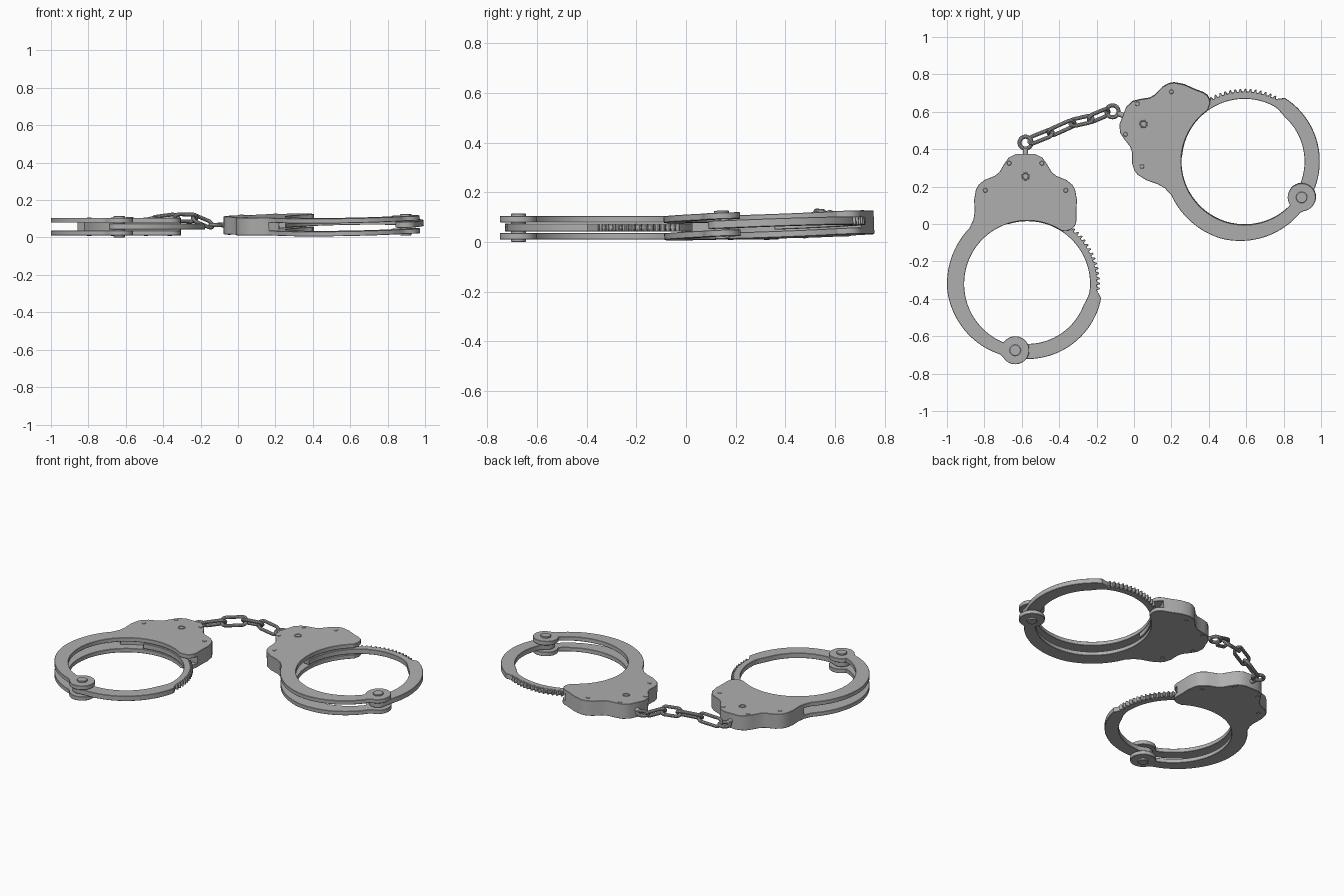
import bpy, bmesh, math
from mathutils import Matrix, Vector

if "Cube" in bpy.data.objects:
    bpy.data.objects.remove(bpy.data.objects["Cube"])

steel = bpy.data.materials.new("steel_grey")
steel.diffuse_color = (0.43, 0.43, 0.43, 1)
steel.use_nodes = True
steel.node_tree.nodes["Principled BSDF"].inputs["Base Color"].default_value = steel.diffuse_color


def add(name, bm, M):
    bmesh.ops.recalc_face_normals(bm, faces=bm.faces)
    me = bpy.data.meshes.new(name)
    bm.to_mesh(me)
    bm.free()
    me.transform(M)
    me.materials.append(steel)
    ob = bpy.data.objects.new(name, me)
    bpy.context.collection.objects.link(ob)
    return ob


def prism(name, pts, z0, z1, M, bevel=0.0):
    bm = bmesh.new()
    f = bm.faces.new([bm.verts.new((x, y, z0)) for x, y in pts])
    ext = bmesh.ops.extrude_face_region(bm, geom=[f])
    for v in ext["geom"]:
        if isinstance(v, bmesh.types.BMVert):
            v.co.z = z1
    ob = add(name, bm, M)
    if bevel:
        b = ob.modifiers.new("bevel", 'BEVEL')
        b.width, b.segments, b.angle_limit = bevel, 1, math.radians(50)
    return ob


def arc(c, r, a0, a1, n):
    """Points on an arc in degrees; r may be a function of the angle."""
    out = []
    for i in range(n + 1):
        a = a0 + (a1 - a0) * i / n
        rr = r(a) if callable(r) else r
        t = math.radians(a)
        out.append((c[0] + rr * math.cos(t), c[1] + rr * math.sin(t)))
    return out


def disc(name, c, r, z0, z1, M, n=24):
    return prism(name, arc(c, r, 0, 360 - 360 / n, n - 1), z0, z1, M, 0.002)


def loop_tube(name, pts, r, M, n=10):
    """Round wire swept round a closed flat path."""
    bm = bmesh.new()
    rings, m = [], len(pts)
    for i, p in enumerate(pts):
        t = (Vector(pts[(i + 1) % m]) - Vector(pts[i - 1])).normalized()
        ring = []
        for k in range(n):
            a = 2 * math.pi * k / n
            u = r * math.cos(a)
            ring.append(bm.verts.new((p[0] + t.y * u, p[1] - t.x * u, r * math.sin(a))))
        rings.append(ring)
    for i in range(m):
        A, B = rings[i], rings[(i + 1) % m]
        for k in range(n):
            bm.faces.new((A[k], A[(k + 1) % n], B[(k + 1) % n], B[k]))
    return add(name, bm, M)


O = (0, 0)
AX = -0.01                  # symmetry axis of the lock housing
PIV = (-0.065, -0.355)      # hinge pin
half = [(0.05, .695), (0.09, .675), (0.115, .64), (0.14, .597), (0.165, .577),
        (0.22, .555), (0.25, .53), (0.265, .505), (0.275, .45), (0.272, .39)]
shoulders = [(AX - x, y) for x, y in reversed(half)] + [(AX + x, y) for x, y in half]


def cuff(tag, M):
    # side plates: housing, fixed half ring and hinge eye in one outline
    plate = (shoulders + [(.263, .34), (.257, .315), (.242, .296), (.22, .285)]
             + arc(O, .338, 57, 247, 56)
             + arc(PIV, .075, 144, -150, 28)
             + arc(O, lambda a: .43 - .0004 * max(0, a - 185), 249, 136, 34)
             + [(-.288, .345)])
    prism("lower_plate_" + tag, plate, .01, .036, M, .002)
    prism("upper_plate_" + tag, plate, .079, .105, M, .002)

    # solid housing wall between the plates
    wall = shoulders + [(.263, .345)] + arc(O, .392, 61, 130, 18) + [(-.288, .345)]
    prism("lock_housing_" + tag, wall, .034, .081, M)

    # swinging arm with ratchet teeth
    teeth = []
    for i in range(14):
        a = -5 + i * 4.1
        for da, r in ((0, .372), (0.6, .389), (1.8, .387), (2.6, .373)):
            t = math.radians(a + da)
            teeth.append((r * math.cos(t), r * math.sin(t)))
    arm = (arc(PIV, .055, 85, 262, 16) + arc(O, .402, -92, -11, 24) + teeth
           + arc(O, .373, 54, 108, 14)
           + arc(O, lambda a: .335 - .014 * min(1, max(0, (-a - 8) / 12)), 108, -92, 56))
    prism("ratchet_arm_" + tag, arm, .042, .074, M, .002)

    # hinge pin, housing rivets, keyhole collar
    disc("hinge_pin_" + tag, PIV, .03, 0, .114, M, 28)
    for i, (x, y) in enumerate([(.0875, .645), (.215, .5)]):
        for s in (-1, 1):
            disc(f"rivet_{tag}_{i}_{'left' if s < 0 else 'right'}",
                 (AX + s * x, y), .012, .008, .108, M, 16)
    loop_tube("keyhole_collar_" + tag, arc((AX, .575), .018, 0, 345, 23), .004,
              M @ Matrix.Translation((0, 0, .105)), 8)

    # swivel stem and ring
    stem = M @ Matrix.Translation((AX, .68, .057)) @ Matrix.Rotation(-math.pi / 2, 4, 'X')
    disc("swivel_stem_" + tag, O, .014, 0, .047, stem, 16)
    loop_tube("swivel_ring_" + tag, arc((AX, .755), .032, 0, 348.75, 31), .011,
              M @ Matrix.Translation((0, 0, .057)))


# left cuff lies flat, right cuff is turned and tipped slightly
cuff("left", Matrix.Translation((-.57, -.32, 0)))
cuff("right", Matrix.Translation((.592, .337, .013)) @ Matrix.Rotation(.036, 4, 'X')
     @ Matrix.Rotation(-.018, 4, 'Y') @ Matrix.Rotation(math.radians(68.5), 4, 'Z'))

# chain of four links, each rolled against its neighbour
joints = [Vector(p) for p in ((-.55, .446, .062), (-.445, .488, .09), (-.33, .54, .106),
                              (-.232, .562, .104), (-.146, .598, .067))]
for i in range(4):
    p, q = joints[i], joints[i + 1]
    d = (q - p).normalized()
    w = .026
    h = (q - p).length / 2 + .011 - w
    path = arc((h, 0), w, -90, 90, 12) + arc((-h, 0), w, 90, 270, 12)
    side = Vector((0, 0, 1)).cross(d).normalized()
    R = Matrix((d, side, d.cross(side))).transposed().to_4x4()
    roll = Matrix.Rotation(math.radians(45 if i % 2 else -45), 4, 'X')
    loop_tube(f"chain_link_{i + 1}", path, .0105,
              Matrix.Translation((p + q) / 2) @ R @ roll)

bpy.ops.object.select_all(action='SELECT')
bpy.context.view_layer.objects.active = bpy.context.selected_objects[0]
bpy.ops.object.shade_smooth_by_angle(angle=math.radians(30))
